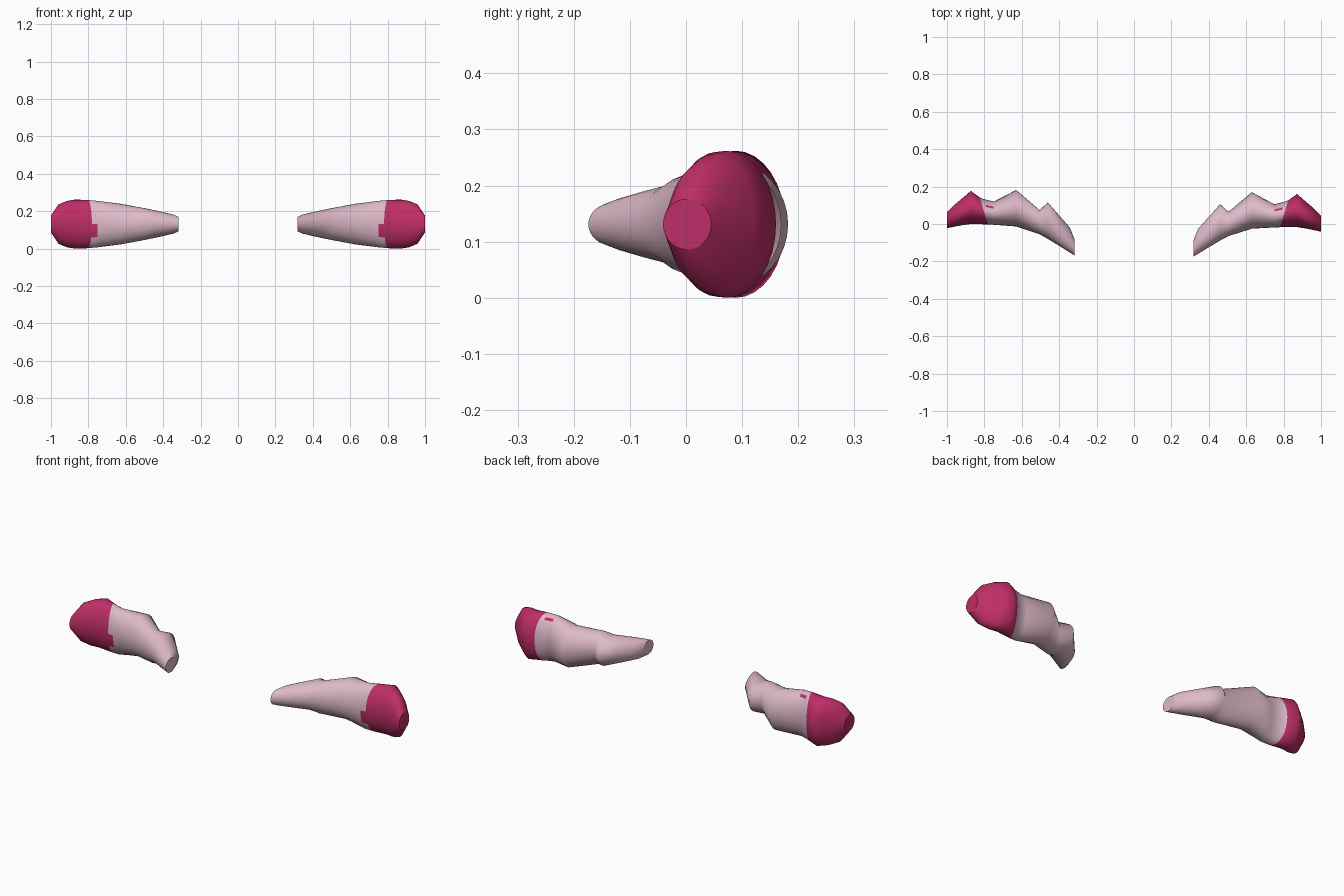
import bpy, bmesh, math

if "Cube" in bpy.data.objects:
    bpy.data.objects.remove(bpy.data.objects["Cube"])

SEG = 32
MID_Z = 0.131

def material(name, rgb):
    m = bpy.data.materials.new(name)
    m.diffuse_color = (*rgb, 1)
    m.use_nodes = True
    m.node_tree.nodes["Principled BSDF"].inputs["Base Color"].default_value = m.diffuse_color
    return m

pink = material("pale pink", (0.73, 0.49, 0.58))
magenta = material("magenta", (0.52, 0.027, 0.135))

# Cross-sections: distance from centre, front y, back y, half height, lean of the ring
RINGS = [
    (1.000, -0.022, 0.064, 0.045, 0),
    (0.960, -0.014, 0.103, 0.105, 0),
    (0.915, -0.006, 0.140, 0.124, 0),
    (0.872, 0.000, 0.177, 0.131, 0),
    (0.803, -0.002, 0.142, 0.129, 0.022),
    (0.783, -0.003, 0.133, 0.127, 0.020),
    (0.750, -0.004, 0.120, 0.124, 0),
    (0.630, -0.013, 0.182, 0.109, 0),
    (0.505, -0.055, 0.075, 0.086, 0),
    (0.460, -0.080, 0.115, 0.077, 0),
    (0.400, -0.117, 0.046, 0.064, 0),
    (0.342, -0.153, -0.020, 0.050, 0),
    (0.318, -0.168, -0.082, 0.038, 0),
]
BOUNDARY = 4   # ring where the magenta tip ends

def horn(name, side, skew):
    bm = bmesh.new()
    loops = []
    for x, front, back, hz, lean in RINGS:
        cy, hy = (front + back) / 2, (back - front) / 2
        loop = []
        for i in range(SEG):
            a = 2 * math.pi * i / SEG
            loop.append(bm.verts.new((side * (x + lean * math.cos(a)),
                                      cy + hy * math.cos(a) - skew * x,
                                      MID_Z + hz * math.sin(a))))
        loops.append(loop)
    # Skin between neighbouring rings
    for r in range(len(loops) - 1):
        for i in range(SEG):
            j = (i + 1) % SEG
            f = bm.faces.new((loops[r][i], loops[r][j], loops[r + 1][j], loops[r + 1][i]))
            f.smooth = True
            c = f.calc_center_median()
            # Magenta tip with a small drip on the front and a fleck on the upper back
            drip = r in (BOUNDARY, BOUNDARY + 1) and c.y < 0.05 and 0.07 < c.z < 0.125
            fleck = r == BOUNDARY + 1 and i == 5
            f.material_index = 1 if r < BOUNDARY or drip or fleck else 0
    # Flat ends
    bm.faces.new(loops[0]).material_index = 1
    bm.faces.new(loops[-1])
    bmesh.ops.recalc_face_normals(bm, faces=bm.faces)
    me = bpy.data.meshes.new(name)
    bm.to_mesh(me)
    bm.free()
    me.materials.append(pink)
    me.materials.append(magenta)
    ob = bpy.data.objects.new(name, me)
    bpy.context.collection.objects.link(ob)

horn("left_horn", -1, 0.0)
horn("right_horn", 1, 0.019)
